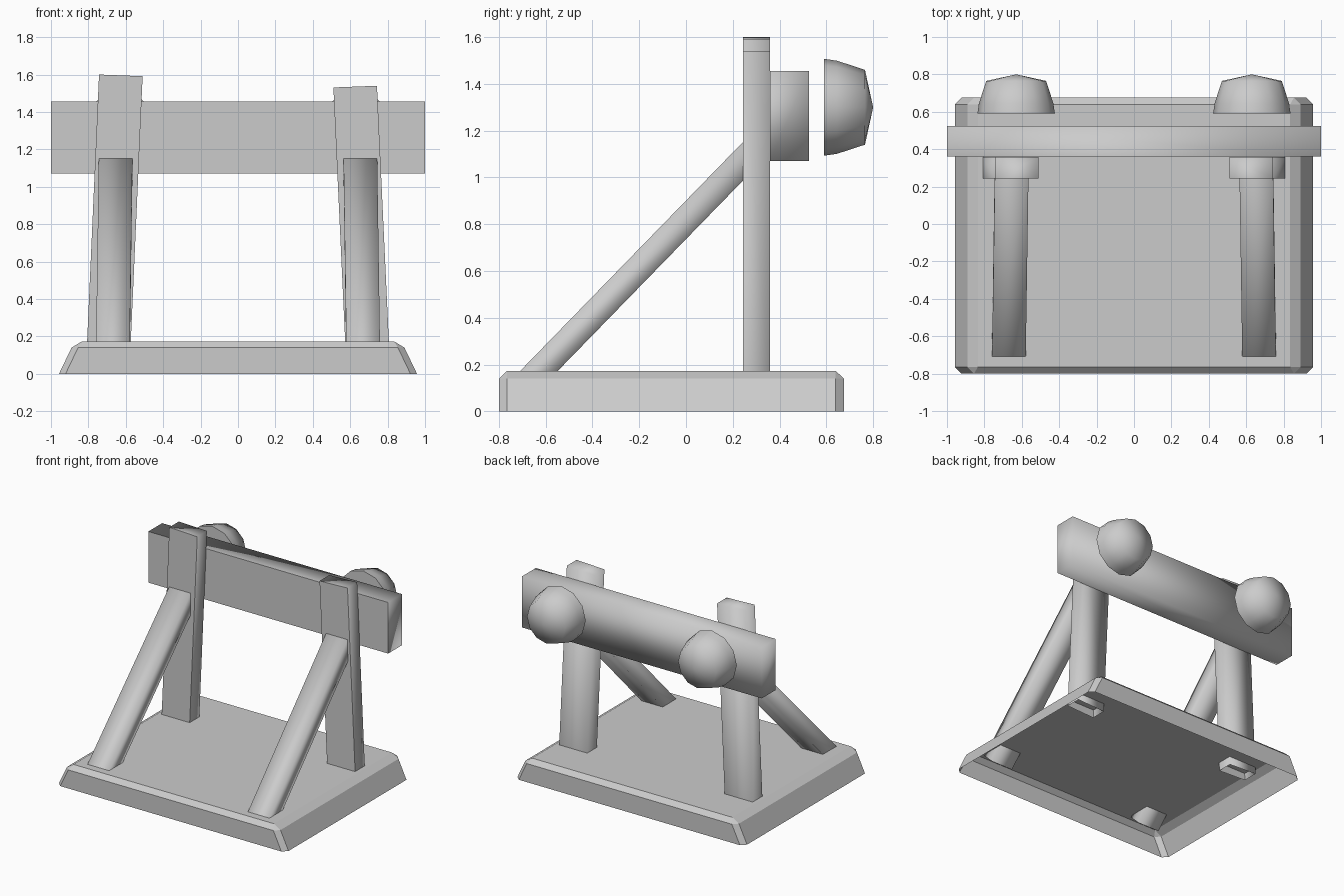
import bpy, bmesh, math
from mathutils import Vector

if "Cube" in bpy.data.objects:
    bpy.data.objects.remove(bpy.data.objects["Cube"])


def finish(bm, name, smooth=False, sharp_front=False):
    bmesh.ops.recalc_face_normals(bm, faces=bm.faces)
    bm.normal_update()
    for f in bm.faces:
        f.smooth = smooth
    if sharp_front:
        for f in bm.faces:
            if f.normal.y < -0.9:
                for e in f.edges:
                    e.smooth = False
    me = bpy.data.meshes.new(name)
    bm.to_mesh(me)
    bm.free()
    ob = bpy.data.objects.new(name, me)
    bpy.context.collection.objects.link(ob)
    return ob


def loft(name, start, end, cap_start=True, **kw):
    """Four-sided bar between two quads."""
    bm = bmesh.new()
    a = [bm.verts.new(p) for p in start]
    b = [bm.verts.new(p) for p in end]
    for i in range(4):
        j = (i + 1) % 4
        bm.faces.new((a[i], a[j], b[j], b[i]))
    bm.faces.new(b)
    if cap_start:
        bm.faces.new(a[::-1])
    return finish(bm, name, **kw)


# Base: sloped sides, chamfered corners and top edge, open underneath
Y0, Y1, C = -0.80, 0.675, 0.035


def octagon(bm, hx, z):
    pts = [(hx - C, Y0), (hx, Y0 + C), (hx, Y1 - C), (hx - C, Y1),
           (C - hx, Y1), (-hx, Y1 - C), (-hx, Y0 + C), (C - hx, Y0)]
    return [bm.verts.new((x, y, z)) for x, y in pts]


bm = bmesh.new()
low, mid = octagon(bm, 0.957, 0), octagon(bm, 0.89, 0.14)
top = [bm.verts.new((x, y, 0.173)) for x, y in
       ((0.835, Y0 + C), (0.835, Y1 - C), (-0.835, Y1 - C), (-0.835, Y0 + C))]
for i in range(8):
    j = (i + 1) % 8
    bm.faces.new((low[i], low[j], mid[j], mid[i]))
for k in range(4):
    n = (k + 1) % 4
    bm.faces.new((mid[2 * k], mid[2 * k + 1], top[k]))
    bm.faces.new((mid[2 * k + 1], mid[2 * n], top[n], top[k]))
bm.faces.new(top)
finish(bm, "base")

# Crossbeam
loft("crossbeam",
     [(-1, y, z) for y, z in ((0.36, 1.07), (0.525, 1.07), (0.525, 1.455), (0.36, 1.455))],
     [(1, y, z) for y, z in ((0.36, 1.07), (0.525, 1.07), (0.525, 1.455), (0.36, 1.455))],
     smooth=True, sharp_front=True)


# Dome: stepped hemisphere facing backwards
def dome(name, cx, cz, sides=12):
    bm = bmesh.new()
    prev = None
    for y, r in ((0.59, 0.207), (0.645, 0.199), (0.765, 0.16)):
        ring = []
        for i in range(sides):
            t = 2 * math.pi * i / sides
            ring.append(bm.verts.new((cx + r * math.cos(t), y, cz + r * math.sin(t))))
        if prev:
            for i in range(sides):
                j = (i + 1) % sides
                bm.faces.new((prev[i], prev[j], ring[j], ring[i]))
        else:
            bm.faces.new(ring)
        prev = ring
    tip = bm.verts.new((cx, 0.80, cz))
    for i in range(sides):
        bm.faces.new((prev[i], prev[(i + 1) % sides], tip))
    return finish(bm, name, smooth=True, sharp_front=True)


for side, s, height in (("left", -1, 1.60), ("right", 1, 1.54)):
    # Post leaning inwards, open at its foot
    def post_end(outer, z_out, z_in):
        inner = outer - 0.233
        return [(s * outer, 0.243, z_out), (s * inner, 0.243, z_in),
                (s * inner, 0.358, z_in), (s * outer, 0.358, z_out)]
    loft(side + "_post", post_end(0.809, 0.12, 0.11),
         post_end(0.743, height, height - 0.009),
         cap_start=False, smooth=True, sharp_front=True)

    # Diagonal strut from the base up to the post
    axis = Vector((0, 0.983, 1.01)).normalized()
    nrm = Vector((0, -axis.z, axis.y)) * 0.0575

    def strut_end(cx, y, z):
        c, w = Vector((s * cx, y, z)), Vector((0.09, 0, 0))
        return [c - w + nrm, c + w + nrm, c + w - nrm, c - w - nrm]
    loft(side + "_strut", strut_end(0.669, -0.68, 0.12),
         strut_end(0.654, 0.303, 1.13), cap_start=False, smooth=True)

    dome(side + "_dome", s * 0.63, 1.30)
